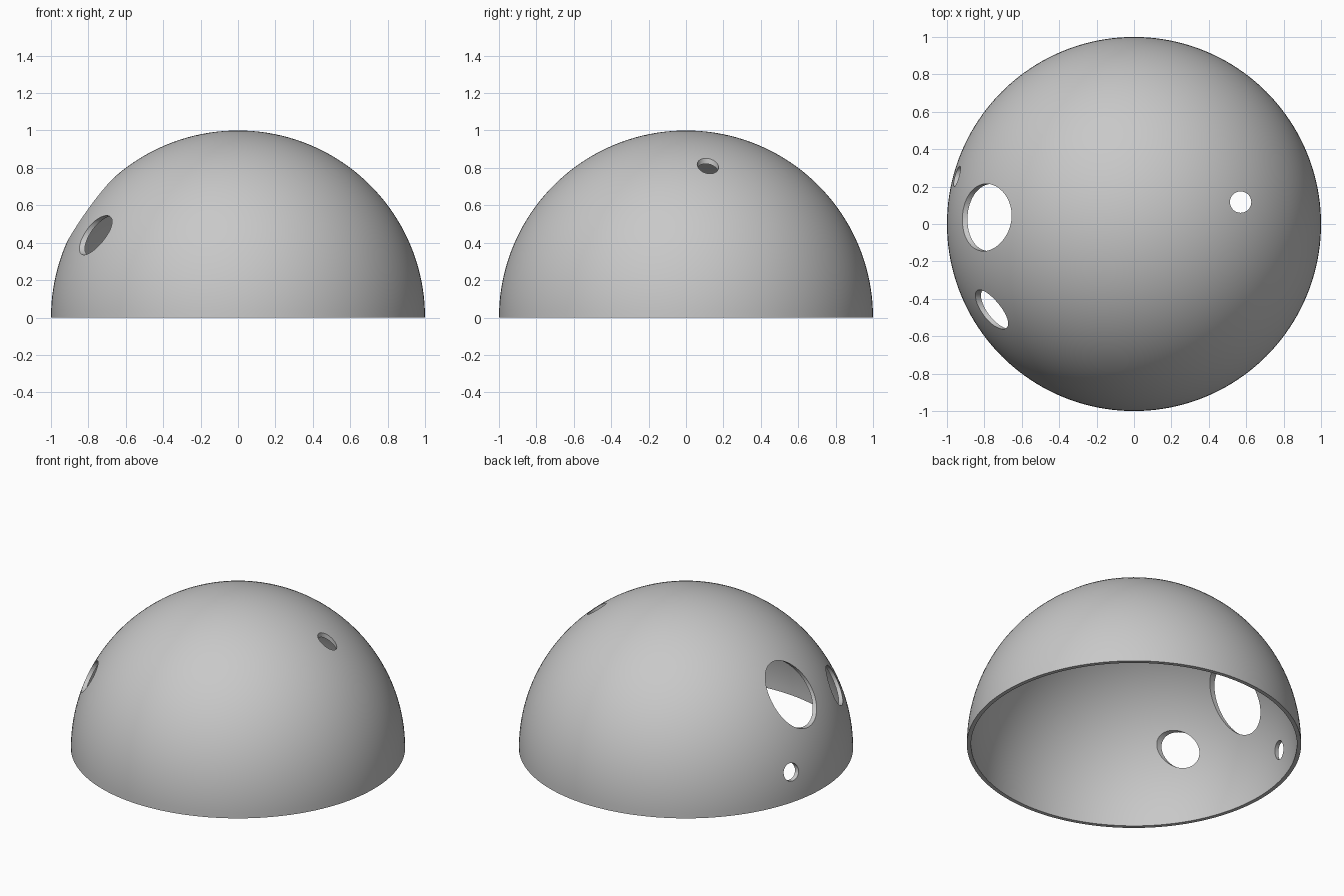
import bpy, bmesh
from math import sin, cos, pi
from mathutils import Matrix, Vector

if "Cube" in bpy.data.objects:
    bpy.data.objects.remove(bpy.data.objects["Cube"], do_unlink=True)

OUTER, INNER = 1.0, 0.975
RINGS, SEGMENTS = 40, 160

grey = bpy.data.materials.new("plain_grey")
grey.use_nodes = True
grey.diffuse_color = (0.58, 0.58, 0.58, 1)
grey.node_tree.nodes["Principled BSDF"].inputs["Base Color"].default_value = grey.diffuse_color


def make_object(name, bm):
    mesh = bpy.data.meshes.new(name)
    bm.to_mesh(mesh)
    bm.free()
    mesh.materials.append(grey)
    obj = bpy.data.objects.new(name, mesh)
    bpy.context.collection.objects.link(obj)
    return obj


def arc(radius):
    angles = [pi / 2 * i / RINGS for i in range(RINGS + 1)]
    return [Vector((radius * sin(a), 0, radius * cos(a))) for a in angles]


# Hollow hemisphere: closed shell profile spun around the z axis
bm = bmesh.new()
profile = [bm.verts.new(p) for p in arc(OUTER) + arc(INNER)[::-1]]
edges = [bm.edges.new(pair) for pair in zip(profile, profile[1:])]
bmesh.ops.spin(bm, geom=profile + edges, cent=(0, 0, 0), axis=(0, 0, 1),
               angle=2 * pi, steps=SEGMENTS)
bmesh.ops.remove_doubles(bm, verts=bm.verts[:], dist=0.0001)
bmesh.ops.recalc_face_normals(bm, faces=bm.faces[:])
dome = make_object("dome_shell", bm)


def drill(name, centre, radius, axis):
    """Cut a straight round hole through the shell along the x or z axis."""
    bm = bmesh.new()
    turn = Matrix.Rotation(pi / 2, 4, 'Y') if axis == 'X' else Matrix.Identity(4)
    bmesh.ops.create_cone(bm, cap_ends=True, segments=64, radius1=radius,
                          radius2=radius, depth=0.8,
                          matrix=Matrix.Translation(centre) @ turn)
    cutter = make_object(name, bm)
    cutter.hide_render = True
    cut = dome.modifiers.new(name, 'BOOLEAN')
    cut.operation = 'DIFFERENCE'
    cut.solver = 'EXACT'
    cut.object = cutter
    return cutter


# Three side openings and one small opening near the top
cutters = [
    drill("large_hole_cutter", (-0.8, 0.035, 0.575), 0.18, 'X'),
    drill("medium_hole_cutter", (-0.77, -0.457, 0.44), 0.105, 'X'),
    drill("low_hole_cutter", (-0.95, 0.255, 0.19), 0.055, 'X'),
    drill("top_hole_cutter", (0.57, 0.117, 0.8), 0.057, 'Z'),
]

# Apply the cuts, then smooth the curved surfaces and keep the rims sharp
bpy.ops.object.select_all(action='DESELECT')
bpy.context.view_layer.objects.active = dome
dome.select_set(True)
for cutter in cutters:
    bpy.ops.object.modifier_apply(modifier=cutter.name)
for cutter in cutters:
    bpy.data.objects.remove(cutter, do_unlink=True)
bpy.ops.object.shade_smooth_by_angle(angle=pi / 9)
